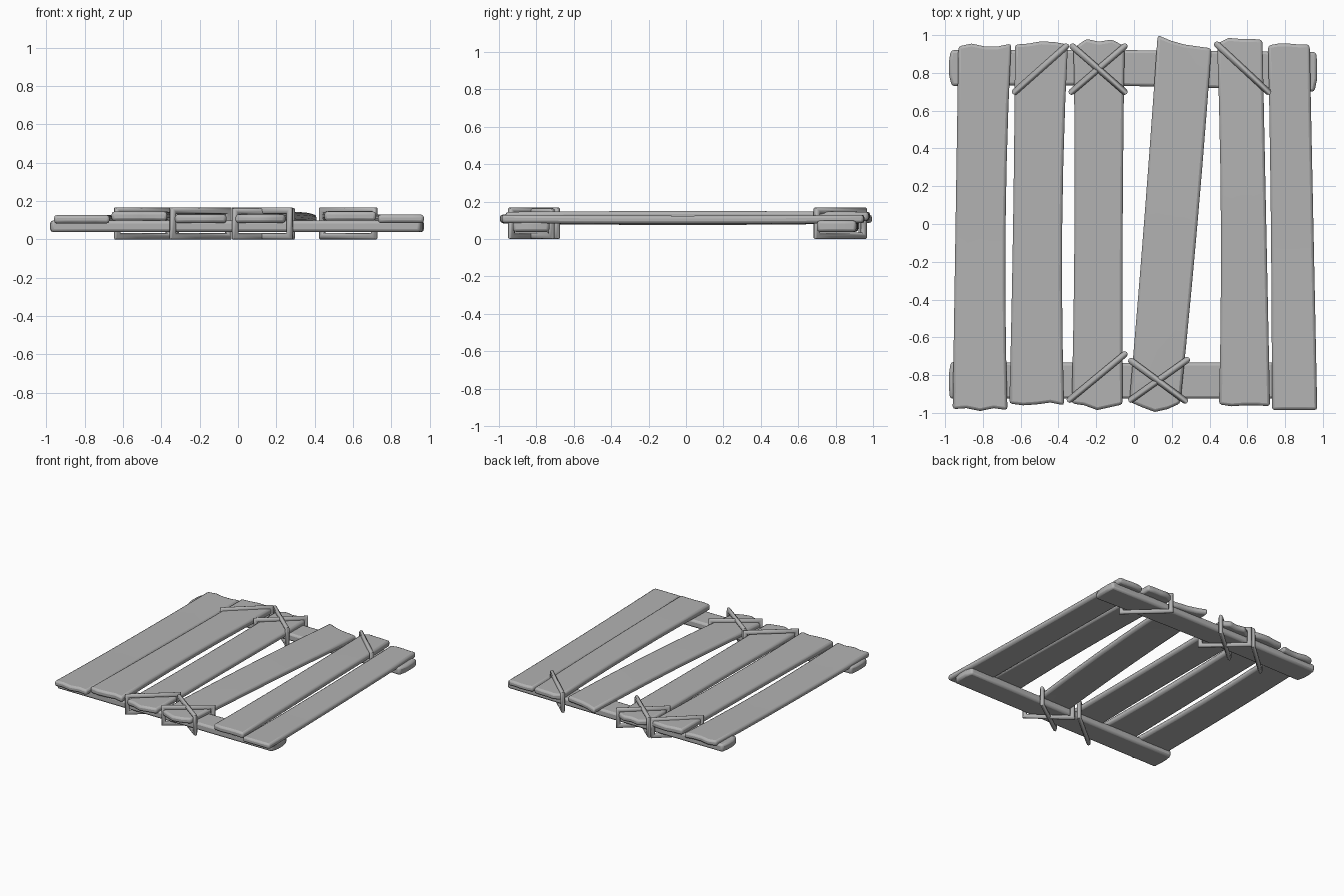
import bpy, bmesh, math
from mathutils import Vector

cube = bpy.data.objects.get("Cube")
if cube:
    bpy.data.objects.remove(cube, do_unlink=True)

GREY = (0.45, 0.45, 0.45, 1)
mat = bpy.data.materials.new("weathered grey")
mat.use_nodes = True
mat.diffuse_color = GREY
mat.node_tree.nodes["Principled BSDF"].inputs["Base Color"].default_value = GREY


def finish(name, bm, bevel=0, angle=40):
    bmesh.ops.recalc_face_normals(bm, faces=bm.faces)
    mesh = bpy.data.meshes.new(name)
    bm.to_mesh(mesh)
    bm.free()
    mesh.materials.append(mat)
    obj = bpy.data.objects.new(name, mesh)
    bpy.context.collection.objects.link(obj)
    if bevel:
        mod = obj.modifiers.new("worn edges", "BEVEL")
        mod.width, mod.segments = bevel, 2
        mod.limit_method, mod.angle_limit = "ANGLE", math.radians(35)
    bpy.ops.object.select_all(action="DESELECT")
    obj.select_set(True)
    bpy.context.view_layer.objects.active = obj
    bpy.ops.object.shade_smooth_by_angle(angle=math.radians(angle))
    return obj


def board(name, start, mid, end, near, far, z, thick, bow=0, across=False):
    """Board with edge pairs at three stations and ragged end outlines."""
    bm = bmesh.new()
    rows, cols = 7, len(near)
    grid = []
    for r in range(rows):
        t = r / (rows - 1)
        wa, wb, wc = 2 * (t - .5) * (t - 1), 4 * t * (1 - t), 2 * t * (t - .5)
        lo, hi = (wa * start[i] + wb * mid[i] + wc * end[i] for i in (0, 1))
        line = []
        for c in range(cols):
            side = lo + (hi - lo) * c / (cols - 1)
            along = near[c] + (far[c] - near[c]) * t
            x, y = (along, side) if across else (side, along)
            line.append(bm.verts.new((x, y, z + bow * wb)))
        grid.append(line)
    for r in range(rows - 1):
        for c in range(cols - 1):
            bm.faces.new((grid[r][c], grid[r][c + 1], grid[r + 1][c + 1], grid[r + 1][c]))
    top = bmesh.ops.extrude_face_region(bm, geom=bm.faces[:])["geom"]
    bmesh.ops.translate(bm, vec=(0, 0, thick), verts=[v for v in top if isinstance(v, bmesh.types.BMVert)])
    return finish(name, bm, 0.015)


def binding(name, a, b, low=0.017, high=0.15, radius=0.017):
    """Mitred rectangular loop standing on the diagonal from a to b."""
    bm = bmesh.new()
    a, b = Vector((*a, 0)), Vector((*b, 0))
    u = (b - a).normalized()
    n = Vector((-u.y, u.x, 0))
    up = Vector((0, 0, 1))
    rings = []
    for base, su, z, sz in ((a, -1, low, -1), (b, 1, low, -1), (b, 1, high, 1), (a, -1, high, 1)):
        ring = []
        for i in range(8):
            t = math.tau * i / 8
            out = u * su + up * sz
            ring.append(bm.verts.new(base + up * z + radius * (out * math.cos(t) + n * math.sin(t))))
        rings.append(ring)
    for k in range(4):
        p, q = rings[k], rings[(k + 1) % 4]
        for i in range(8):
            j = (i + 1) % 8
            bm.faces.new((p[i], p[j], q[j], q[i]))
    return finish(name, bm, angle=50)


# Upright planks, from the model's right to its left
board("plank_1", (-.96, -.67), (-.945, -.68), (-.93, -.65),
      (-.98, -.975, -.99, -.975, -.985), (.94, .955, .94, .94, .955), .083, .044, -.008)
board("plank_2", (-.66, -.37), (-.64, -.38), (-.63, -.35),
      (-.95, -.96, -.955, -.945, -.96), (.95, .955, .967, .963, .95), .097, .048)
board("plank_3", (-.33, -.06), (-.315, -.06), (-.32, -.05),
      (-.95, -.96, -.985, -.97, -.955), (.93, .98, .965, .977, .94), .085, .045)
board("plank_4", (-.025, .245), (.055, .335), (.125, .41),
      (-.94, -.97, -.995, -.98, -.95), (1, .97, .95, .94, .93), .085, .045, .012)
board("plank_5", (.45, .72), (.46, .70), (.44, .68),
      (-.955, -.965, -.96, -.96, -.965), (.955, .985, .98, .98, .975), .097, .048, .004)
board("plank_6", (.73, .97), (.725, .95), (.71, .93),
      (-.985, -.985, -.985, -.985, -.985), (.945, .955, .955, .95, .95), .085, .044, -.005)

# Cross beams underneath
board("front_beam", (-.925, -.73), (-.925, -.735), (-.925, -.73),
      (-.975, -.98, -.98, -.97), (.95, .965, .965, .95), .038, .06, across=True)
board("back_beam", (.73, .92), (.73, .92), (.70, .91),
      (-.965, -.98, -.98, -.97), (.955, .97, .97, .965), .038, .06, across=True)

# Rope bindings round planks and beams
binding("back_binding_right", (-.63, .70), (-.36, .94))
binding("back_binding_cross_a", (-.325, .94), (-.05, .70))
binding("back_binding_cross_b", (-.33, .70), (-.05, .94), high=.146)
binding("back_binding_left", (.44, .95), (.71, .70))
binding("front_binding_right", (-.34, -.93), (-.05, -.69))
binding("front_binding_cross_a", (-.015, -.725), (.27, -.935))
binding("front_binding_cross_b", (-.015, -.93), (.28, -.72), high=.146)
